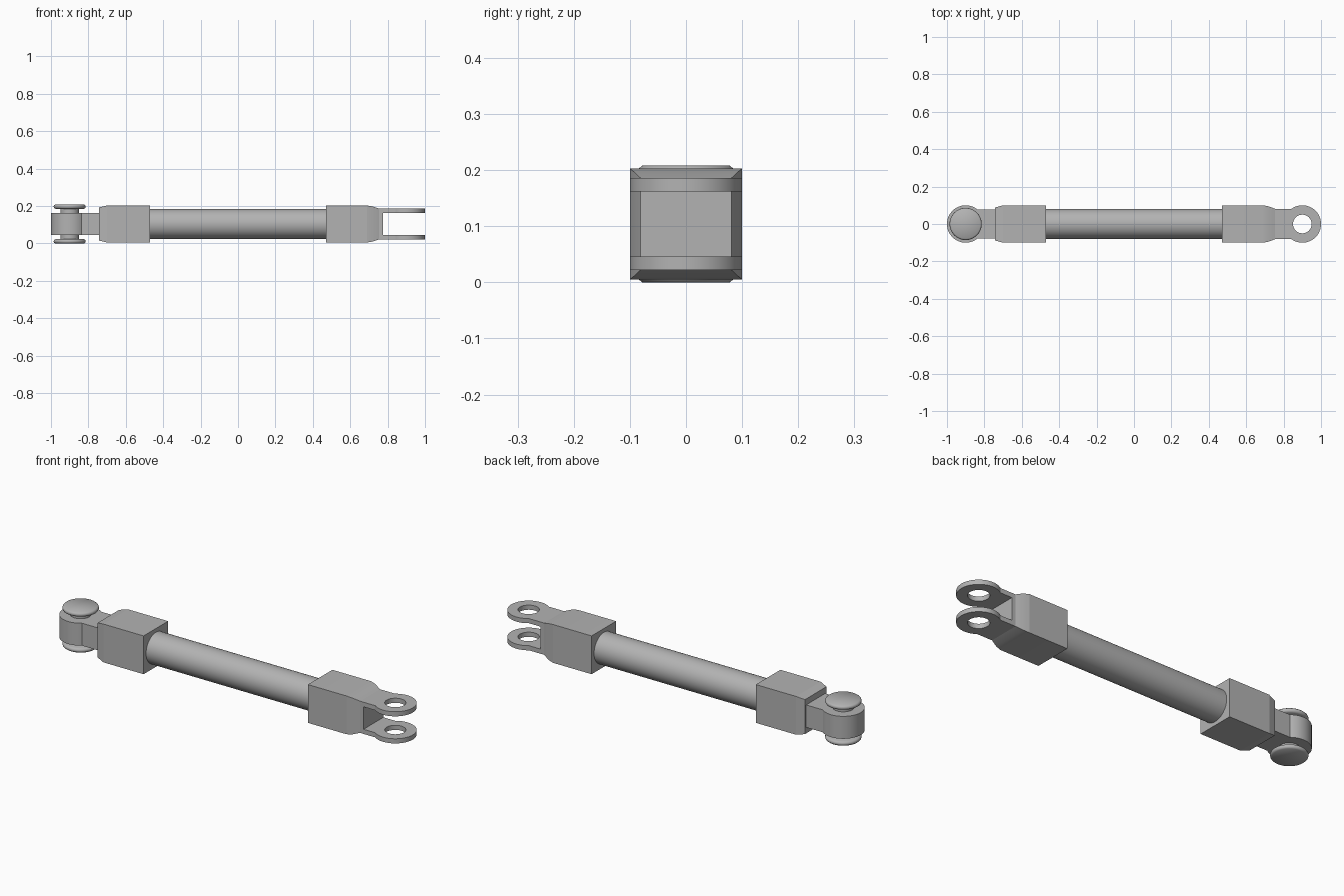
import bpy, bmesh, math
from mathutils import Matrix

cube = bpy.data.objects.get("Cube")
if cube:
    bpy.data.objects.remove(cube, do_unlink=True)

MID = 0.104          # height of the centre line
EYE = 0.9            # distance of the eye centres from the middle

steel = bpy.data.materials.new("grey_steel")
steel.use_nodes = True
GREY = (0.45, 0.45, 0.45, 1)
steel.diffuse_color = GREY
steel.node_tree.nodes["Principled BSDF"].inputs["Base Color"].default_value = GREY


def finish(name, bm, angle=30):
    bmesh.ops.recalc_face_normals(bm, faces=bm.faces)
    mesh = bpy.data.meshes.new(name)
    bm.to_mesh(mesh)
    bm.free()
    mesh.materials.append(steel)
    obj = bpy.data.objects.new(name, mesh)
    bpy.context.collection.objects.link(obj)
    bpy.ops.object.select_all(action="DESELECT")
    obj.select_set(True)
    bpy.context.view_layer.objects.active = obj
    bpy.ops.object.shade_smooth_by_angle(angle=math.radians(angle))
    return obj


def loft_block(name, sections):
    """Rectangular block through sections (x, half width, half height)."""
    bm = bmesh.new()
    rings = [[bm.verts.new((x, sy * w, MID + sz * h))
              for sy, sz in ((-1, -1), (1, -1), (1, 1), (-1, 1))]
             for x, w, h in sections]
    for a, b in zip(rings, rings[1:]):
        for i in range(4):
            j = (i + 1) % 4
            bm.faces.new((a[i], a[j], b[j], b[i]))
    bm.faces.new(rings[0])
    bm.faces.new(rings[-1])
    return finish(name, bm, 10)


def eye_plate(name, side, start, neck, radius, z0, z1, hole=0):
    """Lug outline: straight neck running into a round eye, extruded upward."""
    bm = bmesh.new()
    limit = math.pi - math.asin(neck / radius)
    steps = 40
    points = [(start, -neck)]
    for i in range(steps + 1):
        a = -limit + 2 * limit * i / steps
        points.append((EYE + radius * math.cos(a), radius * math.sin(a)))
    points.append((start, neck))
    loops = [points]
    if hole:
        loops.append([(EYE + hole * math.cos(math.tau * i / 32),
                       hole * math.sin(math.tau * i / 32)) for i in range(32)])
    edges = []
    for loop in loops:
        verts = [bm.verts.new((side * x, y, z0)) for x, y in loop]
        edges += [bm.edges.new((v, verts[i - 1])) for i, v in enumerate(verts)]
    bmesh.ops.triangle_fill(bm, edges=edges, use_beauty=True)
    top = bmesh.ops.extrude_face_region(bm, geom=bm.faces[:])["geom"]
    bmesh.ops.translate(bm, vec=(0, 0, z1 - z0),
                        verts=[g for g in top if isinstance(g, bmesh.types.BMVert)])
    return finish(name, bm)


def lathe(name, profile, place, steps=48):
    """Turn an (radius, height) profile about z, then place it."""
    bm = bmesh.new()
    verts = [bm.verts.new((r, 0, z)) for r, z in profile]
    edges = [bm.edges.new(pair) for pair in zip(verts, verts[1:])]
    bmesh.ops.spin(bm, geom=verts + edges, cent=(0, 0, 0), axis=(0, 0, 1),
                   angle=math.tau, steps=steps)
    bmesh.ops.remove_doubles(bm, verts=bm.verts[:], dist=1e-5)
    bmesh.ops.transform(bm, matrix=place, verts=bm.verts[:])
    return finish(name, bm, 40)


# Round bar between the two end blocks
lathe("rod", [(0, -0.48), (0.08, -0.48), (0.08, 0.48), (0, 0.48)],
      Matrix.Translation((0, 0, MID)) @ Matrix.Rotation(math.pi / 2, 4, "Y"))

# Fork end: tapering block and two eyes
loft_block("fork_block", [(0.47, 0.1, 0.099), (0.69, 0.1, 0.099),
                          (0.72, 0.094, 0.094), (0.755, 0.081, 0.082),
                          (0.775, 0.081, 0.082)])
for label, z0, z1 in (("lower", 0.022, 0.046), ("upper", 0.162, 0.186)):
    eye_plate(label + "_fork_eye", 1, 0.775, 0.081, 0.1, z0, z1, hole=0.05)

# Tongue end: chamfered block and one thick eye
loft_block("tongue_block", [(-0.47, 0.1, 0.099), (-0.70, 0.1, 0.099),
                            (-0.742, 0.088, 0.089)])
eye_plate("tongue_eye", -1, 0.73, 0.078, 0.1, 0.046, 0.162)

# Hinge pin with rounded heads
pin_place = Matrix.Translation((-EYE, 0, MID))
lathe("pin_shaft", [(0, -0.09), (0.05, -0.09), (0.05, 0.09), (0, 0.09)], pin_place)
for label, s in (("lower", -1), ("upper", 1)):
    head = [(0, 0.081), (0.076, 0.081), (0.083, 0.085), (0.086, 0.092),
            (0.084, 0.099), (0.078, 0.104), (0, 0.104)]
    lathe(label + "_pin_head", [(r, s * z) for r, z in head], pin_place)
